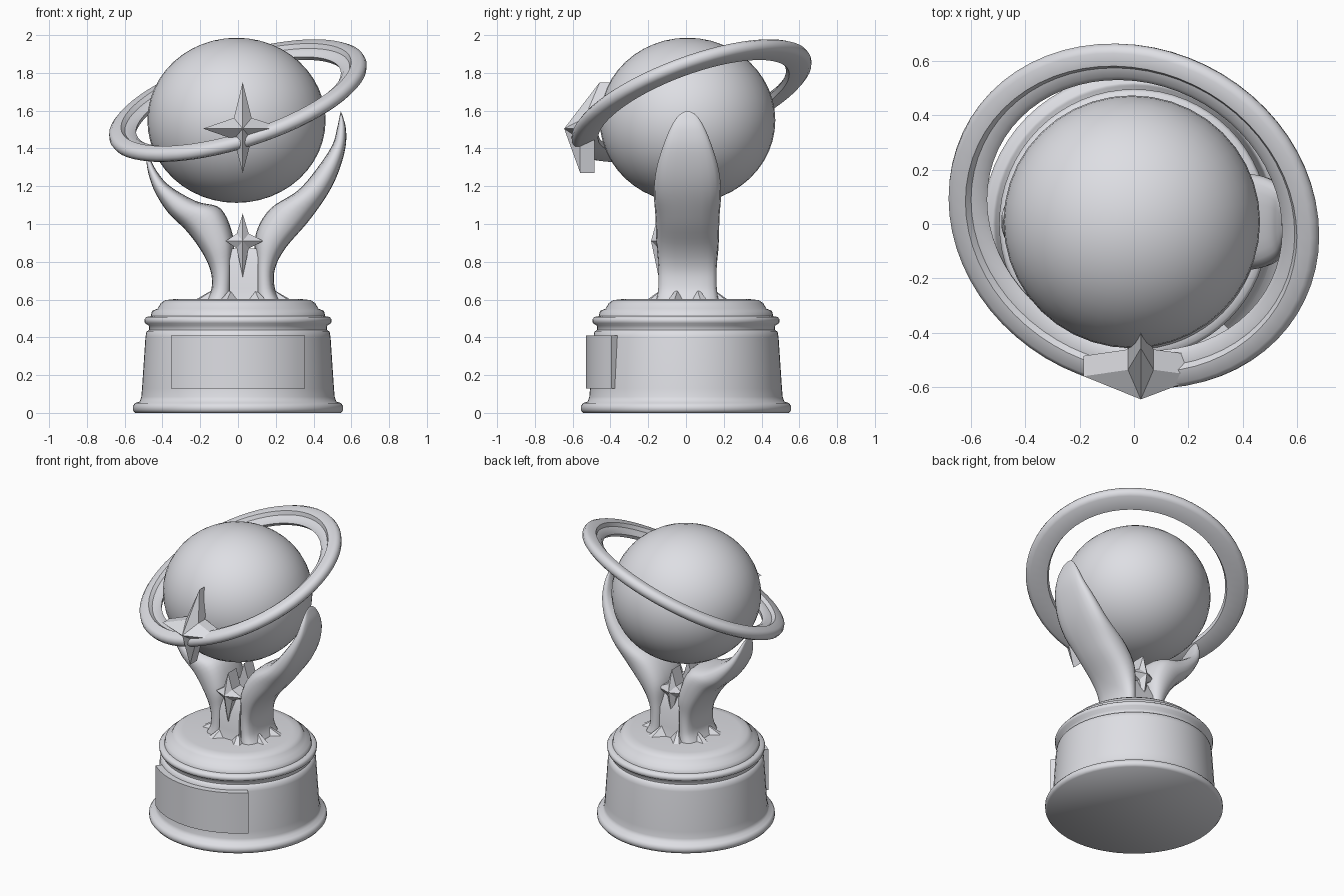
import bpy, bmesh, math
from mathutils import Vector

if "Cube" in bpy.data.objects:
    bpy.data.objects.remove(bpy.data.objects["Cube"])

metal = bpy.data.materials.new("silver grey")
metal.diffuse_color = (0.73, 0.735, 0.775, 1)
metal.use_nodes = True
metal.node_tree.nodes["Principled BSDF"].inputs["Base Color"].default_value = metal.diffuse_color


def make(name, verts, faces, angle=35):
    me = bpy.data.meshes.new(name)
    me.from_pydata([tuple(v) for v in verts], [], faces)
    bm = bmesh.new()
    bm.from_mesh(me)
    bmesh.ops.remove_doubles(bm, verts=bm.verts, dist=0.0005)
    bmesh.ops.recalc_face_normals(bm, faces=bm.faces)
    bm.to_mesh(me)
    bm.free()
    ob = bpy.data.objects.new(name, me)
    bpy.context.collection.objects.link(ob)
    me.materials.append(metal)
    bpy.ops.object.select_all(action='DESELECT')
    ob.select_set(True)
    bpy.context.view_layer.objects.active = ob
    if angle:
        bpy.ops.object.shade_smooth_by_angle(angle=math.radians(angle))
    return ob


def loft(name, rows, close=False, angle=35):
    """Skin equal-length closed sections; cap the ends unless it is a loop."""
    n, m = len(rows[0]), len(rows)
    verts = [v for r in rows for v in r]
    faces = []
    for i in range(m if close else m - 1):
        j = (i + 1) % m
        faces += [(i*n + k, i*n + (k+1) % n, j*n + (k+1) % n, j*n + k) for k in range(n)]
    if not close:
        faces += [tuple(range(n)), tuple(range((m-1)*n, m*n))]
    return make(name, verts, faces, angle)


# Turned pedestal
profile = [(0.545, 0), (0.557, 0.015), (0.557, 0.035), (0.545, 0.052), (0.52, 0.06),
           (0.512, 0.085), (0.508, 0.13), (0.49, 0.40), (0.485, 0.43), (0.47, 0.44),
           (0.472, 0.462), (0.493, 0.475), (0.496, 0.495), (0.485, 0.508), (0.462, 0.512),
           (0.455, 0.54), (0.425, 0.552), (0.41, 0.58), (0.385, 0.597), (0.34, 0.602)]
rows = [[(r*math.cos(a*math.tau/64), r*math.sin(a*math.tau/64), z) for a in range(64)]
        for r, z in profile]
loft("pedestal", rows, angle=60)

# Curved blank plaque on the pedestal front
rows = []
for i in range(17):
    a = math.radians(-90 - 42 + 84*i/16)
    rows.append([(r*math.cos(a), r*math.sin(a), z)
                 for r, z in ((0.49, 0.13), (0.53, 0.13), (0.53, 0.41), (0.48, 0.41))])
loft("plaque", rows)

# Globe
bpy.ops.mesh.primitive_uv_sphere_add(segments=40, ring_count=24, radius=1, location=(-0.008, 0.008, 1.549))
globe = bpy.context.object
globe.name = "globe"
globe.scale = (0.472, 0.465, 0.437)
globe.data.materials.append(metal)
bpy.ops.object.shade_smooth()

# Tilted ring with a stepped inner edge
normal = Vector((-0.29, -0.335, 0.896)).normalized()
u = Vector((1, 0, 0)) - normal * normal.x
u.normalize()
v = normal.cross(u)
section = [(0, 0), (-0.006, 0.022), (-0.025, 0.036), (-0.075, 0.036), (-0.09, 0.014), (-0.125, 0.01),
           (-0.145, -0.008), (-0.135, -0.032), (-0.03, -0.036), (-0.008, -0.022)]
rows = []
for i in range(64):
    a = math.tau * i / 64
    rows.append([Vector((0, 0.03, 1.652)) + u*(0.712 + dr)*math.cos(a)
                 + v*(0.672 + dr)*math.sin(a) + normal*h for dr, h in section])
loft("ring", rows, close=True, angle=40)


# Four-pointed faceted stars: tips given as up, down, left, right lengths
def star(name, centre, lengths, inner, ridge, depth, lean=0, face=-1):
    up, down, left, right = lengths
    k = inner
    pts = [(0, up), (k, k*1.2), (right, 0), (k, -k*1.2), (0, -down), (-k, -k*1.2), (-left, 0), (-k, k*1.2)]
    c = Vector(centre)
    # only the upper tip bends backwards
    front = [c + Vector((x, lean*max(z, 0), z)) for x, z in pts]
    back = [p + Vector((0, -face*depth, 0)) for p in front]
    verts = front + back + [c + Vector((0, face*ridge, 0)), c + Vector((0, -face*depth, 0))]
    faces = []
    for i in range(8):
        j = (i + 1) % 8
        faces += [(i, j, 16), (i, j, j + 8, i + 8), (i + 8, j + 8, 17)]
    make(name, verts, faces, angle=0)


star("ring_star", (0.025, -0.56, 1.505), (0.245, 0.235, 0.21, 0.225), 0.047, 0.085, 0.075, lean=0.42)
star("front_star", (0.025, -0.145, 0.91), (0.145, 0.19, 0.09, 0.11), 0.032, 0.04, 0.09)
star("back_star", (0.025, 0.12, 0.91), (0.145, 0.19, 0.09, 0.11), 0.032, 0.035, 0.09, face=1)


# Cupped arms: each station is outer x, outer z, inner x, inner z, half width
def catmull(p, n=5):
    out = []
    for i in range(len(p) - 1):
        a, b, c, d = (p[max(0, min(len(p) - 1, i + o))] for o in (-1, 0, 1, 2))
        for s in range(n):
            t = s / n
            out.append([0.5*(2*B + (C-A)*t + (2*A-5*B+4*C-D)*t*t + (3*B-A-3*C+D)*t**3)
                        for A, B, C, D in zip(a, b, c, d)])
    return out + [list(p[-1])]


def arm(name, stations):
    rows = []
    for ox, oz, ix, iz, w in catmull(stations):
        row = []
        for k in range(20):
            a = math.tau * k / 20
            cx, sy = math.cos(a), math.sin(a)
            cx = math.copysign(abs(cx)**0.75, cx)
            sy = math.copysign(abs(sy)**0.75, sy)
            f = (cx + 1) / 2
            row.append((ox + (ix-ox)*f, 0.008 + w*sy, oz + (iz-oz)*f))
        rows.append(row)
    loft(name, rows, angle=50)


arm("right_arm", [(0.225, 0.595, 0.09, 0.595, 0.165), (0.195, 0.66, 0.09, 0.66, 0.155),
                  (0.195, 0.76, 0.09, 0.80, 0.155), (0.25, 0.87, 0.095, 0.95, 0.165),
                  (0.37, 1.01, 0.17, 1.08, 0.17), (0.47, 1.15, 0.32, 1.18, 0.178),
                  (0.53, 1.27, 0.43, 1.31, 0.165), (0.568, 1.40, 0.50, 1.42, 0.13),
                  (0.572, 1.50, 0.525, 1.51, 0.092), (0.555, 1.57, 0.538, 1.57, 0.052),
                  (0.545, 1.595, 0.543, 1.595, 0.015)])
arm("left_arm", [(-0.17, 0.595, -0.03, 0.595, 0.165), (-0.14, 0.66, -0.03, 0.66, 0.155),
                 (-0.145, 0.75, -0.025, 0.80, 0.155), (-0.19, 0.85, -0.025, 0.93, 0.165),
                 (-0.27, 0.96, -0.09, 1.08, 0.165), (-0.37, 1.06, -0.22, 1.12, 0.155),
                 (-0.44, 1.17, -0.36, 1.20, 0.125), (-0.475, 1.27, -0.43, 1.28, 0.085),
                 (-0.487, 1.35, -0.47, 1.355, 0.04), (-0.488, 1.38, -0.486, 1.38, 0.01)])

# Web of metal filling the gap between the arms
rows = [[(x, y, z) for x, y in ((-0.045 - s, -d), (0.105 + s, -d), (0.105 + s, d), (-0.045 - s, d))]
        for z, s, d in ((0.595, 0, 0.155), (0.66, 0, 0.14), (0.78, 0, 0.135), (0.87, 0, 0.10))]
loft("web", rows)

# Splayed root spikes where the stem meets the pedestal
for i in range(8):
    a = math.tau * (i + 0.5) / 8
    d = Vector((math.cos(a), math.sin(a), 0))
    s = Vector((-d.y, d.x, 0)) * 0.06
    base = Vector((0.027, 0.008, 0.597))
    e = Vector((d.x*0.16, d.y*0.14, 0))
    tip = base + Vector((d.x*0.26, d.y*0.22, 0.005))
    verts = [base + e*0.8 + s, base + e*0.8 - s, base + e*0.85 + Vector((0, 0, 0.075)), tip + s*0.3, tip - s*0.3]
    make("root_spike", verts, [(0, 1, 4, 3), (0, 3, 2), (1, 2, 4), (2, 3, 4), (0, 2, 1)], angle=0)
